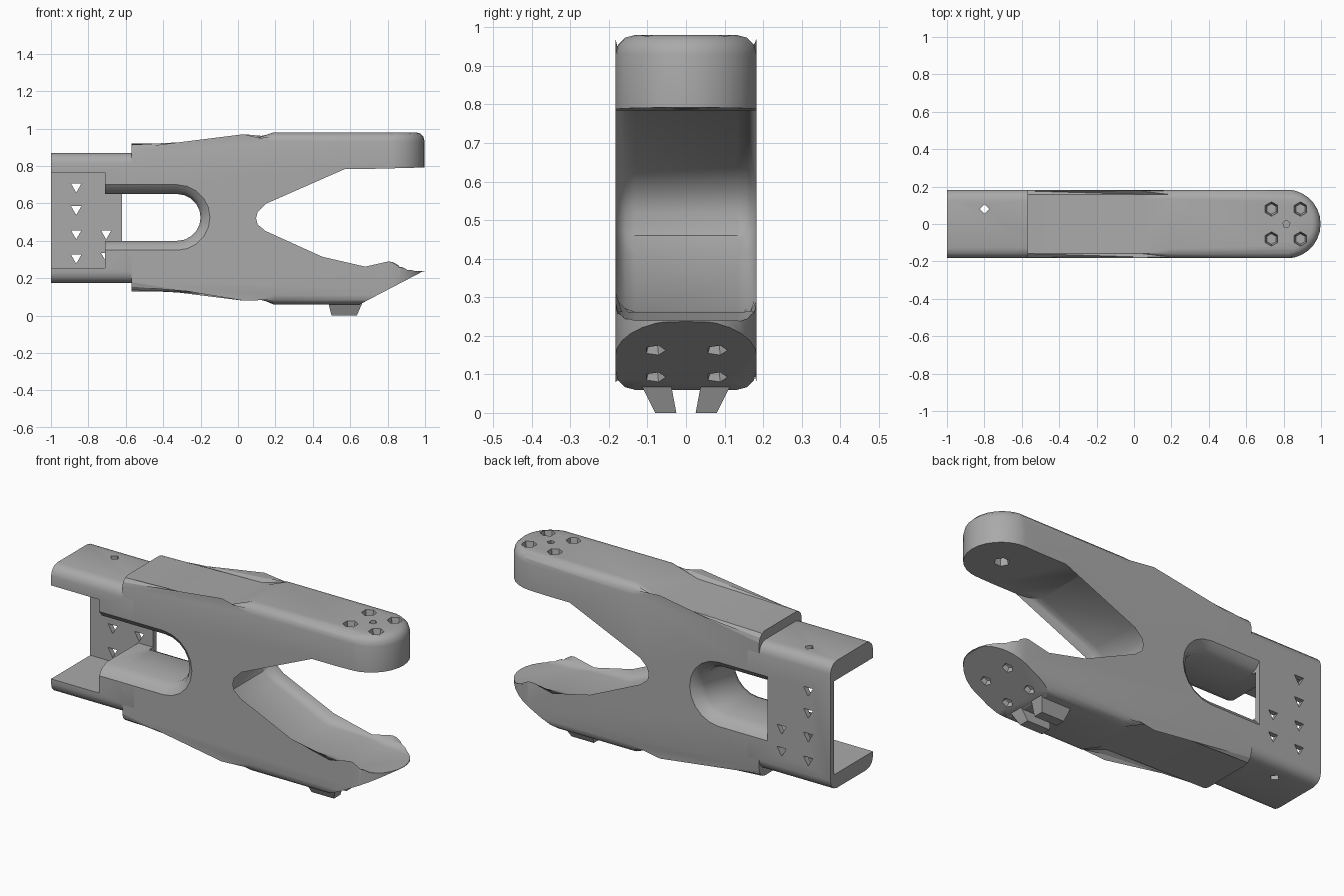
import bpy, bmesh, math
from mathutils import Vector

cube = bpy.data.objects.get("Cube")
if cube:
    bpy.data.objects.remove(cube, do_unlink=True)

grey = bpy.data.materials.new("mid grey")
grey.use_nodes = True
GREY = (0.40, 0.40, 0.40, 1)
grey.diffuse_color = GREY
grey.node_tree.nodes["Principled BSDF"].inputs["Base Color"].default_value = GREY
HALF = 0.183  # half of the width


def finish(bm, name):
    bmesh.ops.recalc_face_normals(bm, faces=bm.faces)
    mesh = bpy.data.meshes.new(name)
    bm.to_mesh(mesh)
    bm.free()
    obj = bpy.data.objects.new(name, mesh)
    mesh.materials.append(grey)
    bpy.context.collection.objects.link(obj)
    return obj


def loft(name, rings, bevel=0, edge_rule=None, segments=3):
    """Skin a stack of matching rings, cap it, and round the chosen edges."""
    bm = bmesh.new()
    rows = [[bm.verts.new(p) for p in ring] for ring in rings]
    n = len(rows[0])
    for a, b in zip(rows, rows[1:]):
        for i in range(n):
            j = (i + 1) % n
            bm.faces.new((a[i], a[j], b[j], b[i]))
    bm.faces.new(rows[0])
    bm.faces.new(rows[-1])
    if bevel:
        edges = [e for e in bm.edges if edge_rule(e.verts[0].co, e.verts[1].co)]
        bmesh.ops.bevel(bm, geom=edges, offset=bevel, segments=segments,
                        profile=0.5, affect='EDGES', clamp_overlap=False)
    return finish(bm, name)


def prism_y(name, profile, y0, y1, **kw):
    return loft(name, [[(x, y, z) for x, z in profile] for y in (y0, y1)], **kw)


def box(name, x0, x1, y0, y1, z0, z1, **kw):
    return prism_y(name, [(x0, z0), (x1, z0), (x1, z1), (x0, z1)], y0, y1, **kw)


def drill(centre, axis, r1, r2, depth, sides):
    """Tapered drill centred on a point, r1 at the axis tail and r2 at its tip."""
    bm = bmesh.new()
    bmesh.ops.create_cone(bm, cap_ends=True, segments=sides,
                          radius1=r1, radius2=r2, depth=depth)
    axis = Vector(axis)
    bmesh.ops.rotate(bm, verts=bm.verts,
                     matrix=Vector((0, 0, 1)).rotation_difference(axis).to_matrix())
    bmesh.ops.translate(bm, verts=bm.verts, vec=centre)
    return finish(bm, "drill")


def boolean(obj, cutter, operation='DIFFERENCE'):
    mod = obj.modifiers.new("cut", 'BOOLEAN')
    mod.operation = operation
    mod.solver = 'EXACT'
    mod.object = cutter
    bpy.context.view_layer.objects.active = obj
    bpy.ops.object.modifier_apply(modifier=mod.name)
    bpy.data.objects.remove(cutter, do_unlink=True)


# Forked body: side profile with both jaws running past the nose
body_profile = [(-0.57, 0.92), (0.04, 0.92), (0.19, 0.98), (1.3, 0.98), (1.3, 0.80),
                (0.72, 0.785), (0.45, 0.785), (0.12, 0.64), (0.06, 0.58), (0.045, 0.52),
                (0.06, 0.46), (0.12, 0.41), (0.44, 0.265), (0.68, 0.262), (0.8, 0.24),
                (1.3, 0.24), (1.3, 0.06), (0.19, 0.06), (0.04, 0.13), (-0.57, 0.13)]


def long_edge(a, b):
    mid = (a + b) / 2
    jaw_underside = mid.x > 0.44 and 0.7 < mid.z < 0.9
    return abs(a.y - b.y) < 0.01 and -0.5 < mid.x < 1.29 and not jaw_underside


body = prism_y("forked_body", body_profile, -HALF, HALF, bevel=0.05, edge_rule=long_edge)

# Round the nose in plan, with softened upper and lower rims
plan = [(-0.7, -0.3), (0.6, -0.3), (0.6, -HALF - 0.001)]
plan += [(0.815 + HALF * math.cos(a), (HALF + 0.001) * math.sin(a))
         for a in (math.pi * (i / 14 - 0.5) for i in range(15))]
plan += [(0.6, HALF + 0.001), (0.6, 0.3), (-0.7, 0.3)]
nose = loft("nose_shape", [[(x, y, z) for x, y in plan] for z in (0.05, 0.981)], bevel=0.05,
            edge_rule=lambda a, b: abs(a.z - b.z) < 0.01 and a.z > 0.5 and min(a.x, b.x) > 0.81)
boolean(body, nose, 'INTERSECT')

# Slanted underside of the lower jaw
boolean(body, prism_y("slant", [(0.62, 0.04), (0.66, 0.065), (0.985, 0.235),
                                (1.1, 0.25), (1.1, 0.0), (0.62, 0.0)], -0.4, 0.4))

# Sleeve behind the body, opened into a channel on the front side
sleeve = box("rear_sleeve", -1, -0.5, -HALF, HALF, 0.175, 0.87, bevel=0.055,
             edge_rule=lambda a, b: abs(a.x - b.x) > 0.1)
boolean(sleeve, box("pocket", -1.2, -0.71, -0.4, 0.155, 0.255, 0.765))


# Slot with flared rims, squared off at the rear
def slot_ring(y, grow):
    r, cx, cz = 0.125 + grow, -0.325, 0.525
    arc = [math.pi * (i / 10 - 0.5) for i in range(11)]
    ring = [(cx + r * math.cos(a), y, cz + r * math.sin(a)) for a in arc]
    return [(-0.62, y, cz - r)] + ring + [(-0.62, y, cz + r)]


def slot_cutter():
    return loft("slot", [slot_ring(y, g) for y, g in
                         ((-0.2, 0.062), (-HALF, 0.05), (-0.16, 0.02), (-0.12, 0),
                          (0.12, 0), (0.16, 0.02), (HALF, 0.05), (0.2, 0.062))])


for part in (body, sleeve):
    boolean(part, slot_cutter())
front_rings = [[(-0.8 if x < -0.61 else -0.61, y, z) for x, y, z in
                (slot_ring(y, g)[0], slot_ring(y, g)[1],
                 slot_ring(y, g)[-2], slot_ring(y, g)[-1])]
               for y, g in ((-0.2, 0.062), (-HALF, 0.05), (-0.16, 0.02), (-0.12, 0), (0.155, 0))]
boolean(sleeve, loft("slot_mouth", front_rings))

# Triangular openings in the back plate and the flanges
for x, z in ((-0.865, 0.69), (-0.865, 0.57), (-0.865, 0.44),
             (-0.865, 0.31), (-0.705, 0.44), (-0.705, 0.32)):
    boolean(sleeve, drill((x, 0.17, z), (0, 1, 0), 0.032, 0.032, 0.1, 3))
boolean(sleeve, drill((-0.8, 0.08, 0.5), (0, 0, 1), 0.025, 0.025, 1, 4))

# Small pits on the top of the upper jaw and the slant of the lower one
slope = Vector((0.325, 0, 0.17)).normalized()
down = Vector((slope.z, 0, -slope.x))
for side in (-1, 1):
    for x in (0.735, 0.89):
        boolean(body, drill((x, 0.08 * side, 0.96), (0, 0, 1), 0.028, 0.042, 0.08, 6))
    for step in (0.06, 0.21):
        spot = Vector((0.66, 0.08 * side, 0.065)) + slope * step
        boolean(body, drill(spot, down, 0.02, 0.036, 0.05, 5))
boolean(body, drill((0.815, 0, 0.9), (0, 0, 1), 0.02, 0.02, 0.4, 5))
boolean(body, drill((0.815, 0, 0.79), (0, 0, -1), 0.03, 0.045, 0.08, 6))

# Pair of small tapered feet under the lower jaw
feet = []
for side, name in ((-1, "right_foot"), (1, "left_foot")):
    rings = [[(x0, side * y0, z), (x1, side * y0, z), (x1, side * y1, z), (x0, side * y1, z)]
             for x0, x1, y0, y1, z in ((0.5, 0.635, 0.025, 0.08, 0), (0.48, 0.67, 0.04, 0.12, 0.08))]
    feet.append(loft(name, rings))

# Smooth the rounded surfaces, keep the hard edges
bpy.ops.object.select_all(action='DESELECT')
for obj in (body, sleeve):
    obj.select_set(True)
bpy.context.view_layer.objects.active = body
bpy.ops.object.shade_smooth_by_angle(angle=math.radians(32))
